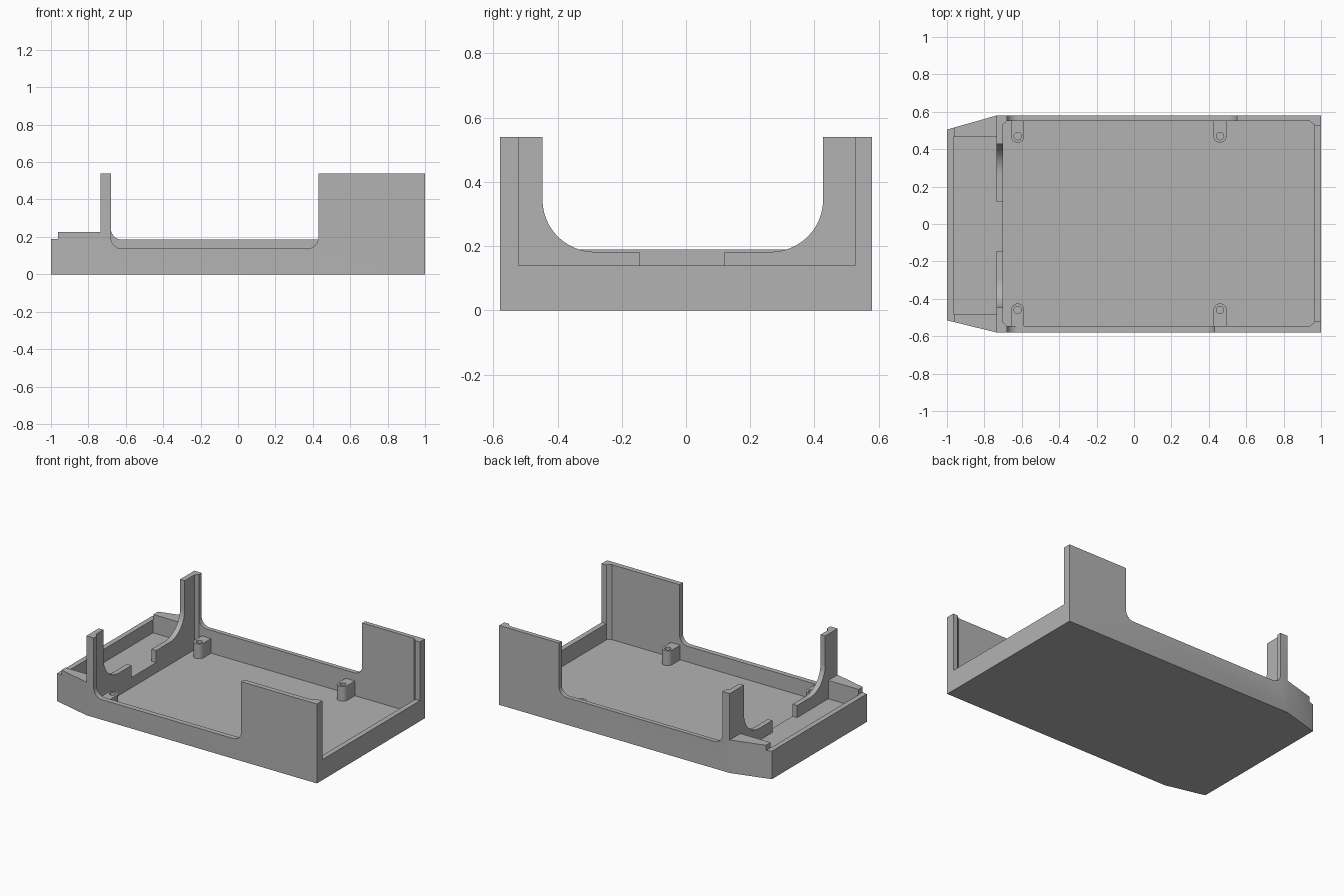
import bpy, bmesh, math

if "Cube" in bpy.data.objects:
    bpy.data.objects.remove(bpy.data.objects["Cube"])

gray = bpy.data.materials.new("plain_gray")
gray.diffuse_color = (0.45, 0.45, 0.45, 1)
gray.use_nodes = True
gray.node_tree.nodes["Principled BSDF"].inputs["Base Color"].default_value = gray.diffuse_color

# Ways to lift a 2D profile into space: extruded along x, y or z
LIFT = {'X': lambda a, b, d: (d, a, b),
        'Y': lambda a, b, d: (a, d, b),
        'Z': lambda a, b, d: (a, b, d)}


def prism(name, pts, lo, hi, axis='Z'):
    bm = bmesh.new()
    rings = [[bm.verts.new(LIFT[axis](a, b, d)) for a, b in pts] for d in (lo, hi)]
    n = len(pts)
    bm.faces.new(rings[0])
    bm.faces.new(rings[1])
    for i in range(n):
        j = (i + 1) % n
        bm.faces.new((rings[0][i], rings[0][j], rings[1][j], rings[1][i]))
    bmesh.ops.recalc_face_normals(bm, faces=bm.faces)
    me = bpy.data.meshes.new(name)
    bm.to_mesh(me)
    bm.free()
    me.materials.append(gray)
    ob = bpy.data.objects.new(name, me)
    bpy.context.collection.objects.link(ob)
    return ob


def arc(cx, cy, r, a0, a1, n=12):
    return [(cx + r * math.cos(math.radians(a0 + (a1 - a0) * i / n)),
             cy + r * math.sin(math.radians(a0 + (a1 - a0) * i / n))) for i in range(n + 1)]


def box(x0, x1, y0, y1):
    return [(x0, y0), (x1, y0), (x1, y1), (x0, y1)]


def cut(ob, cutter):
    cutter.hide_render = True
    mod = ob.modifiers.new("cut", 'BOOLEAN')
    mod.operation, mod.solver, mod.object = 'DIFFERENCE', 'EXACT', cutter
    bpy.context.view_layer.objects.active = ob
    bpy.ops.object.modifier_apply(modifier=mod.name)
    bpy.data.objects.remove(cutter)


def smooth(ob):
    bpy.ops.object.select_all(action='DESELECT')
    ob.select_set(True)
    bpy.context.view_layer.objects.active = ob
    bpy.ops.object.shade_smooth_by_angle(angle=math.radians(20))


def u_slot(x0, x1, z, r, top=1.0):
    # open-topped slot with rounded bottom corners
    return ([(x0, top)] + arc(x0 + r, z + r, r, 180, 270)
            + arc(x1 - r, z + r, r, 270, 360) + [(x1, top)])


# Solid tray block with a tapered left end
tray = prism("tray", [(-1, -0.515), (-0.735, -0.58), (1, -0.58), (1, 0.58),
                      (-0.735, 0.58), (-1, 0.505)], 0, 0.54)

# Low stepped nose
cut(tray, prism("nose_cut", [(-2, 0.19), (-0.963, 0.19), (-0.963, 0.225),
                             (-0.735, 0.225), (-0.735, 1), (-2, 1)], -1, 1, 'Y'))
# Main pocket with chamfered corners
cut(tray, prism("pocket_cut", [(-0.70, -0.525), (-0.68, -0.545), (0.94, -0.545), (0.965, -0.525),
                               (0.965, 0.53), (0.94, 0.55), (-0.68, 0.55), (-0.70, 0.53)], 0.03, 1))
# Nose compartment with the gap through the partition
cut(tray, prism("nose_pocket_cut", [(-0.965, -0.48), (-0.735, -0.48), (-0.735, -0.145),
                                    (-0.65, -0.145), (-0.65, 0.12), (-0.735, 0.12),
                                    (-0.735, 0.465), (-0.965, 0.465)], 0.10, 1))
# Rounded arch in the partition
cut(tray, prism("arch_cut", u_slot(-0.447, 0.427, 0.182, 0.163), -0.75, -0.67, 'X'))
# Lowered side walls, front and back
cut(tray, prism("front_wall_cut", u_slot(-0.68, 0.43, 0.137, 0.06), -0.7, -0.5, 'Y'))
cut(tray, prism("back_wall_cut", u_slot(-0.68, 0.55, 0.185, 0.06), 0.5, 0.7, 'Y'))
# Open right end
cut(tray, prism("end_cut", box(0.9, 1.1, -0.522, 0.526), 0.14, 1))
smooth(tray)

# Screw bosses joined to the side walls
for side, y, wall in (("front", -0.46, -0.55), ("back", 0.47, 0.555)):
    for end, x in (("left", -0.622), ("right", 0.46)):
        s = 1 if y > 0 else -1
        pts = [(x + 0.035, wall)] + [(px, y - s * (py - y)) for px, py in arc(x, y, 0.035, 0, 180)]
        boss = prism(f"{side}_{end}_boss", pts + [(x - 0.035, wall)], 0.02, 0.13)
        cut(boss, prism("hole_cut", arc(x, y, 0.02, 0, 345, 23), 0.04, 0.3))
        smooth(boss)
